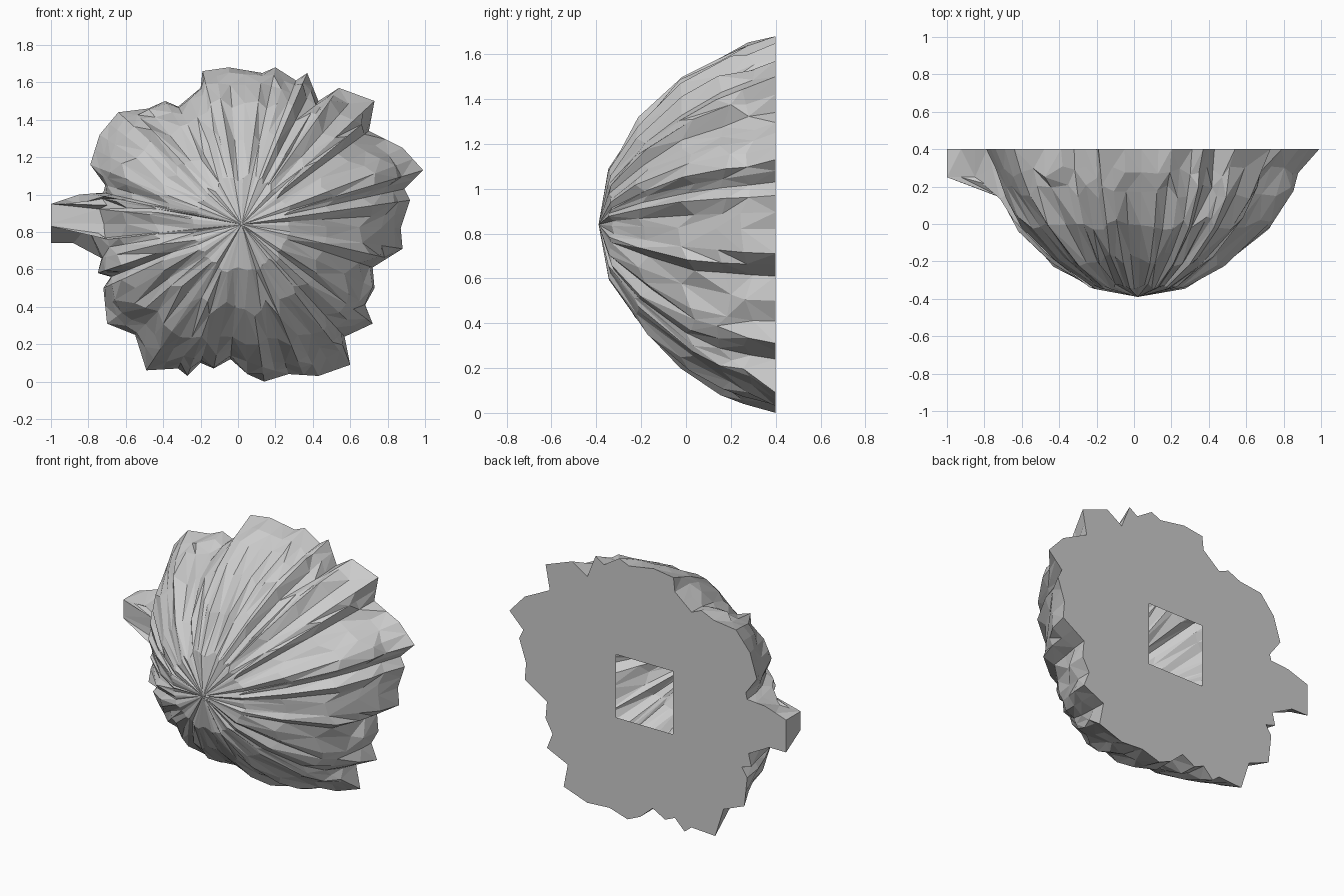
import bpy, bmesh, math, random
from mathutils import Vector

if "Cube" in bpy.data.objects:
    bpy.data.objects.remove(bpy.data.objects["Cube"])

random.seed(7)
CX, CZ, BACK = 0.02, 0.84, 0.40

# Jagged outline of the flat back (x, z), anticlockwise seen from the front
outline = [(.87, .82), (.92, .97), (.89, 1.03), (.99, 1.13), (.88, 1.25), (.70, 1.34),
           (.73, 1.50), (.54, 1.57), (.43, 1.50), (.37, 1.65), (.31, 1.61), (.20, 1.68),
           (.13, 1.65), (-.05, 1.68), (-.19, 1.66), (-.20, 1.57), (-.32, 1.47), (-.39, 1.50),
           (-.48, 1.46), (-.64, 1.44), (-.74, 1.32), (-.79, 1.16), (-.71, 1.05), (-.72, 1.01),
           (-.85, 1.0), (-1.0, .95), (-1.0, .74), (-.88, .74), (-.73, .66), (-.75, .58),
           (-.68, .56), (-.72, .50), (-.70, .31), (-.55, .25), (-.49, .06), (-.32, .07),
           (-.27, .03), (-.20, .10), (-.13, .07), (-.04, .12), (.05, .04), (.14, .0),
           (.27, .04), (.43, .03), (.60, .09), (.57, .24), (.72, .31), (.68, .41),
           (.73, .50), (.72, .61), (.88, .71)]

# Extra spokes halfway along the longer outline edges
rim = []
for i, p in enumerate(outline):
    a, b = Vector(p), Vector(outline[(i + 1) % len(outline)])
    rim.append(a)
    if (b - a).length > 0.13:
        rim.append((a + b) / 2)

# Dome rings: depth y, mean radius, share of outline jaggedness, random crease depth
rings = [(-0.34, 0.25, 0.2, 0.02), (-0.19, 0.47, 0.35, 0.04),
         (0.00, 0.665, 0.5, 0.045), (0.17, 0.755, 0.65, 0.03)]

bm = bmesh.new()
tip = bm.verts.new((CX, -0.39, CZ))
spokes = []
for k, p in enumerate(rim):
    d = p - Vector((CX, CZ))
    R = d.length
    d.normalize()
    lug = p.x < -0.8
    soft = 0.80 if lug else R                 # side lug only affects the back
    crease = random.uniform(-1, 1)
    col = []
    for y, r, share, amp in rings:
        rr = r * (1 + share * (soft / 0.83 - 1)) + amp * (0.7 * crease + random.uniform(-.4, .4))
        dy = random.uniform(-.04, .04) if y > -0.3 else random.uniform(-.01, .02)
        rr += 0.8 * dy * (1 if y < 0.1 else 0.4)   # slide along the dome profile
        col.append(bm.verts.new((CX + d.x * rr, y + dy, CZ + d.y * rr)))
    if lug:                                   # lug narrows towards its front
        col.append(bm.verts.new((p.x, 0.25, min(max(p.y, 0.83), 0.95))))
    else:
        full = R * 0.5 + 0.5 * min(R, 0.80) - random.uniform(0, 0.02)
        col.append(bm.verts.new((CX + d.x * full, random.uniform(.24, .31), CZ + d.y * full)))
    col.append(bm.verts.new((p.x, BACK, p.y)))
    spokes.append(col)

# Faceted dome skin, split at random along either diagonal
n = len(spokes)
for i in range(n):
    a, b = spokes[i], spokes[(i + 1) % n]
    bm.faces.new((tip, a[0], b[0]))
    for j in range(len(a) - 1):
        if random.random() < 0.5:
            bm.faces.new((a[j], a[j + 1], b[j + 1]))
            bm.faces.new((a[j], b[j + 1], b[j]))
        else:
            bm.faces.new((a[j], a[j + 1], b[j]))
            bm.faces.new((a[j + 1], b[j + 1], b[j]))

# Flat back with a square opening into the hollow shell
h = 0.205
sq = [bm.verts.new((0.017 + sx * h, BACK, 0.845 + sz * h))
      for sx, sz in ((-1, -1), (1, -1), (1, 1), (-1, 1))]
edges = [bm.edges.new((sq[i], sq[(i + 1) % 4])) for i in range(4)]
edges += [bm.edges.get((spokes[i][-1], spokes[(i + 1) % n][-1])) for i in range(n)]
bmesh.ops.triangle_fill(bm, edges=edges, use_beauty=True, normal=(0, 1, 0))
bmesh.ops.recalc_face_normals(bm, faces=bm.faces)

me = bpy.data.meshes.new("rock_shell")
bm.to_mesh(me)
bm.free()
bpy.context.collection.objects.link(bpy.data.objects.new("rock_shell", me))
